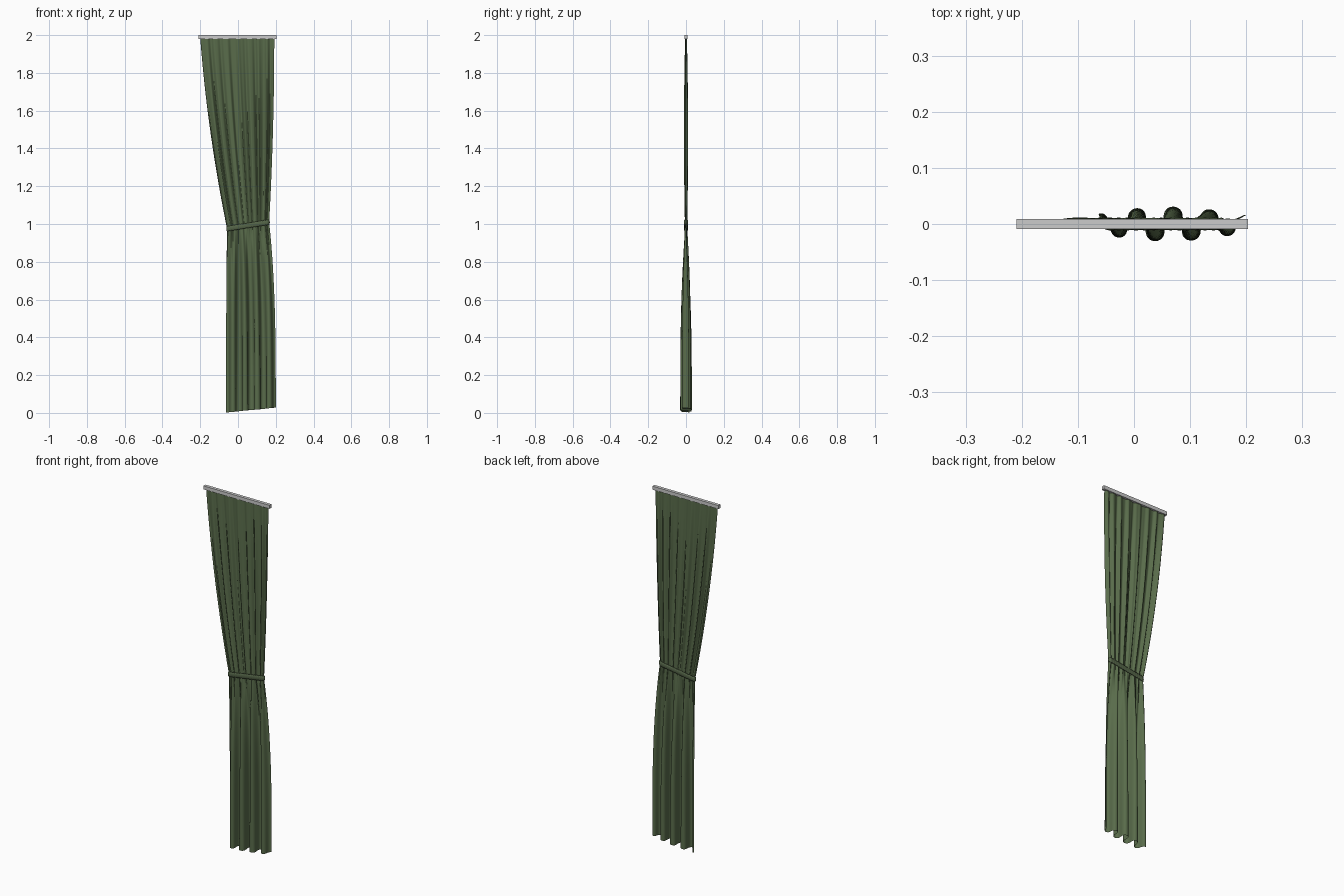
import bpy, bmesh
from math import sin, cos, pi, radians

if "Cube" in bpy.data.objects:
    bpy.data.objects.remove(bpy.data.objects["Cube"])


def material(name, rgb):
    m = bpy.data.materials.new(name)
    m.diffuse_color = (*rgb, 1)
    m.use_nodes = True
    m.node_tree.nodes["Principled BSDF"].inputs["Base Color"].default_value = m.diffuse_color
    return m


def grid_object(name, rows, mat, closed=False):
    """Skin a grid of points into a smooth surface."""
    bm = bmesh.new()
    vs = [[bm.verts.new(p) for p in row] for row in rows]
    n, m = len(vs), len(vs[0])
    for i in range(n if closed else n - 1):
        for j in range(m if closed else m - 1):
            a, b = vs[i], vs[(i + 1) % n]
            k = (j + 1) % m
            bm.faces.new((a[j], a[k], b[k], b[j]))
    bmesh.ops.recalc_face_normals(bm, faces=bm.faces)
    for f in bm.faces:
        f.smooth = True
    me = bpy.data.meshes.new(name)
    bm.to_mesh(me)
    bm.free()
    ob = bpy.data.objects.new(name, me)
    bpy.context.collection.objects.link(ob)
    me.materials.append(mat)
    return ob


def lerp(a, b, t):
    return a + (b - a) * t


def tie_z(u):
    return 0.975 + 0.035 * u


def pleat(u):
    """Narrow irregular pleats of the gathered upper part."""
    return 0.8 * sin(2 * pi * (7.5 * u + 0.25 * sin(7 * u))) + 0.2 * sin(2 * pi * 15 * u + 1)


def upper(u, s):
    """s runs from the tie (0) to the rail (1)."""
    left = lerp(-0.058, -0.2, 1.45 * s - 0.45 * s * s)
    right = lerp(0.165, 0.192, 1 - (1 - s) ** 2)
    amp = lerp(0.006, 0.005, s) + 0.006 * sin(pi * s)
    return (lerp(left, right, u), amp * pleat(u), lerp(tie_z(u), 1.985, s))


def lower(u, d):
    """d runs from the tie (0) to the hem (1)."""
    g = 1 - (1 - d) ** 3
    left, right = lerp(-0.058, -0.063, g), lerp(0.165, 0.2, g)
    ph = 2 * pi * (u - 0.258) / 0.247
    env = 0.013 + 0.018 * sin(pi * min(1, 0.1 + u * 0.85))
    y = 0.006 * (1 - g) * pleat(u) + env * g * cos(ph)
    x = lerp(left, right, u) + 0.007 * d * sin(2 * ph) * sin(pi * u) ** 0.5
    return (x, y, lerp(tie_z(u), 0.002 + 0.026 * u, d))


green = material("curtain_green", (0.10, 0.15, 0.07))
tie_green = material("tie_green", (0.09, 0.13, 0.065))

# Curtain cloth, one sheet pinched at the tie
NU = 200
us = [i / NU for i in range(NU + 1)]
rows = [[upper(u, 1 - i / 36) for u in us] for i in range(36)]
rows += [[lower(u, i / 40) for u in us] for i in range(41)]
grid_object("curtain", rows, green)

# Tie band: flattened loop with a rounded section, slightly gathered
band = []
for i in range(120):
    a = 2 * pi * i / 120
    u = 0.5 + 0.5 * cos(a)
    side = max(-1, min(1, 2.2 * sin(a)))
    gather = 1 + 0.12 * sin(15 * 2 * pi * u)
    ring = []
    for j in range(10):
        b = 2 * pi * j / 10
        out = 0.004 * cos(b) * gather
        ring.append((0.0535 + 0.111 * cos(a) + out * cos(a),
                     side * (0.007 + out),
                     tie_z(u) + 0.014 * sin(b) * gather))
    band.append(ring)
grid_object("tie_band", band, tie_green, closed=True)

# Rail
bpy.ops.mesh.primitive_cube_add(size=1, location=(-0.003, 0, 1.99))
rail = bpy.context.object
rail.name = "rail"
rail.dimensions = (0.412, 0.018, 0.02)
bpy.ops.object.transform_apply(location=False, rotation=False, scale=True)
